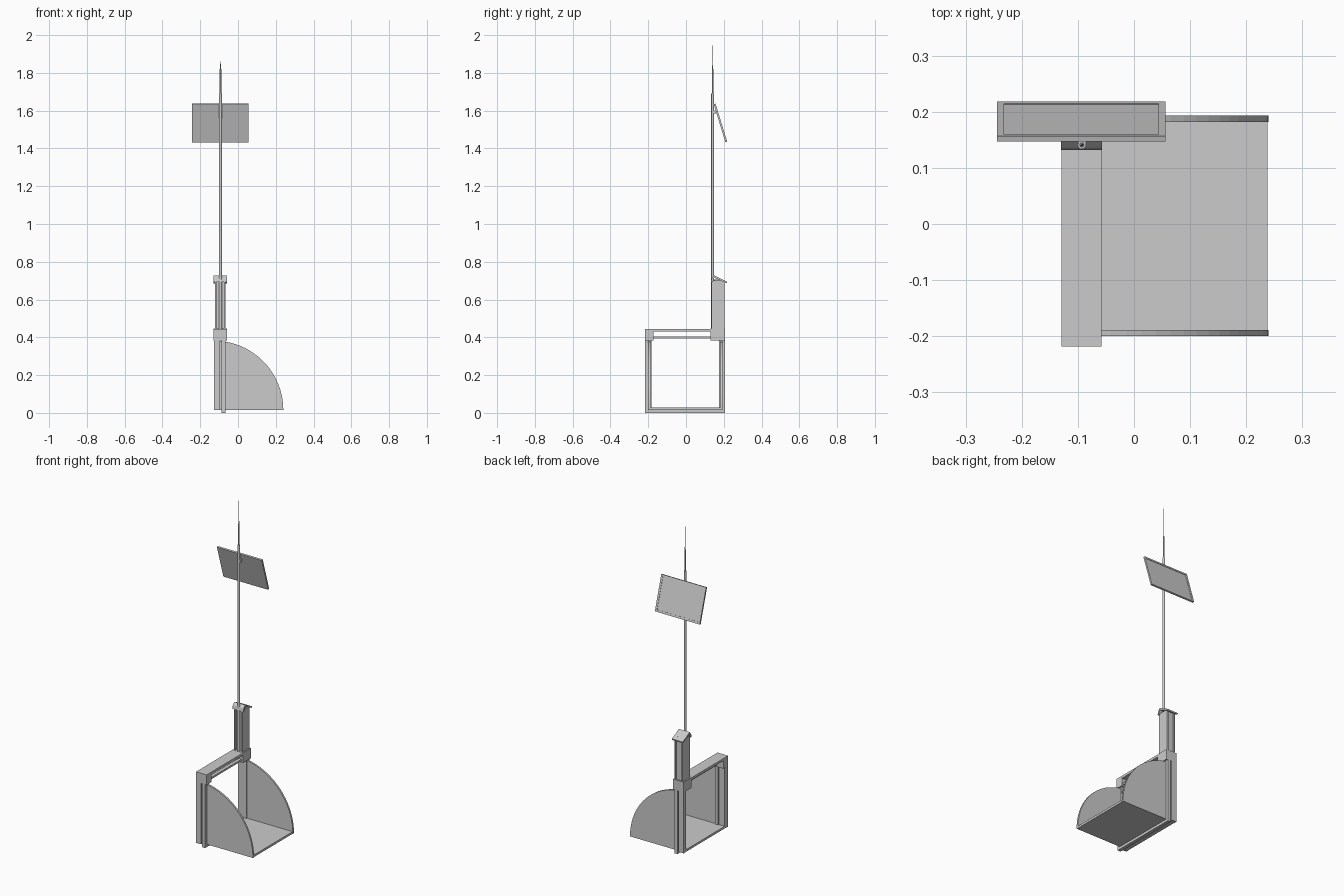
import bpy, math
from mathutils import Matrix, Vector

if "Cube" in bpy.data.objects:
    bpy.data.objects.remove(bpy.data.objects["Cube"])


def mesh_object(name, verts, faces):
    me = bpy.data.meshes.new(name)
    me.from_pydata(verts, [], faces)
    me.update()
    ob = bpy.data.objects.new(name, me)
    bpy.context.collection.objects.link(ob)
    return ob


def prism(name, profile, lo, hi, axis):
    """Extrude a 2D profile along x (profile = y,z) or y (profile = x,z)."""
    n = len(profile)
    place = (lambda p, d: (d, p[0], p[1])) if axis == 'x' else (lambda p, d: (p[0], d, p[1]))
    verts = [place(p, lo) for p in profile] + [place(p, hi) for p in profile]
    faces = [tuple(range(n))[::-1], tuple(range(n, 2 * n))]
    faces += [(i, (i + 1) % n, (i + 1) % n + n, i + n) for i in range(n)]
    ob = mesh_object(name, verts, faces)
    import bmesh
    bm = bmesh.new()
    bm.from_mesh(ob.data)
    bmesh.ops.recalc_face_normals(bm, faces=bm.faces)
    bm.to_mesh(ob.data)
    bm.free()
    return ob


def box(name, x0, x1, y0, y1, z0, z1):
    return prism(name, [(x0, z0), (x1, z0), (x1, z1), (x0, z1)], y0, y1, 'y')


def tube(name, r1, r2, z0, z1, x=-0.093, y=0.141):
    bpy.ops.mesh.primitive_cone_add(vertices=16, radius1=r1, radius2=r2, depth=z1 - z0,
                                    location=(x, y, (z0 + z1) / 2))
    ob = bpy.context.object
    ob.name = name
    bpy.ops.object.shade_smooth_by_angle()
    return ob


# curved side walls and floor of the open chute
R, CX, CZ = 0.367, -0.127, 0.015
arc = [(CX + R * math.cos(a), CZ + R * math.sin(a))
       for a in (math.pi / 2 * i / 20 for i in range(21))]
for side, y0, y1 in (("front", -0.2, -0.189), ("back", 0.182, 0.193)):
    prism(side + "_side_wall", [(CX, CZ)] + arc, y0, y1, 'y')
box("chute_floor", -0.127, 0.238, -0.19, 0.183, 0.015, 0.028)

# posts: outer flange plus the slim gate frame beside it
for side, y0, y1, o0, o1 in (("front", -0.218, -0.182, -0.218, -0.199),
                             ("back", 0.176, 0.206, 0.192, 0.206)):
    box(side + "_outer_post", -0.128, -0.095, o0, o1, 0.015, 0.39)
    box(side + "_gate_post", -0.087, -0.067, y0, y1, 0.004, 0.39)
box("gate_bottom_bar", -0.087, -0.067, -0.218, 0.206, 0.0, 0.015)
box("gate_top_bar", -0.087, -0.067, -0.19, 0.18, 0.394, 0.405)

# header beam with a deep block at each end
box("header_plate", -0.129, -0.058, -0.218, 0.14, 0.43, 0.445)
box("front_header_block", -0.129, -0.058, -0.218, -0.172, 0.384, 0.444)
box("back_header_block", -0.129, -0.058, 0.13, 0.206, 0.384, 0.446)

# upright housing: body with flanges at the corners
box("housing_body", -0.113, -0.073, 0.148, 0.196, 0.44, 0.705)
for i, x in enumerate((-0.121, -0.073)):
    box("housing_side_%d" % i, x, x + 0.008, 0.135, 0.204, 0.44, 0.70)

# sloped roof with a short steep front
prism("housing_roof", [(0.132, 0.692), (0.136, 0.712), (0.15, 0.728), (0.217, 0.694),
                       (0.215, 0.686), (0.15, 0.716), (0.142, 0.692)],
      -0.13, -0.057, 'x')

# mast and tapering aerial
tube("mast", 0.0075, 0.0075, 0.43, 1.69)
tube("aerial_base", 0.0045, 0.0045, 1.69, 1.82)
tube("aerial_tip", 0.003, 0.001, 1.82, 1.86)
tube("aerial_needle", 0.0008, 0.0005, 1.86, 2.0)

# tilted solar panel facing the back, built flat then turned
W, H, T = 0.30, 0.211, 0.010
top, bottom = Vector((0.151, 1.638)), Vector((0.214, 1.432))
mid = (top + bottom) / 2
tilt = math.atan2(bottom.x - top.x, top.y - bottom.y)
turn = Matrix.Translation((-0.094, mid.x, mid.y)) @ Matrix.Rotation(tilt, 4, 'X')
h, w, b = H / 2, W / 2, 0.012
parts = [box("panel_back_sheet", -w + b, w - b, -T / 2, T / 2 - 0.002, -h + b, h - b),
         box("panel_frame_top", -w, w, -T / 2, T / 2, h - b, h),
         box("panel_frame_bottom", -w, w, -T / 2, T / 2, -h, -h + b),
         box("panel_frame_left", -w, -w + b, -T / 2, T / 2, -h + b, h - b),
         box("panel_frame_right", w - b, w, -T / 2, T / 2, -h + b, h - b)]
for ob in parts:
    ob.data.transform(turn)

# bracket tying panel to mast
box("panel_bracket", -0.101, -0.085, 0.141, 0.160, 1.585, 1.60)
